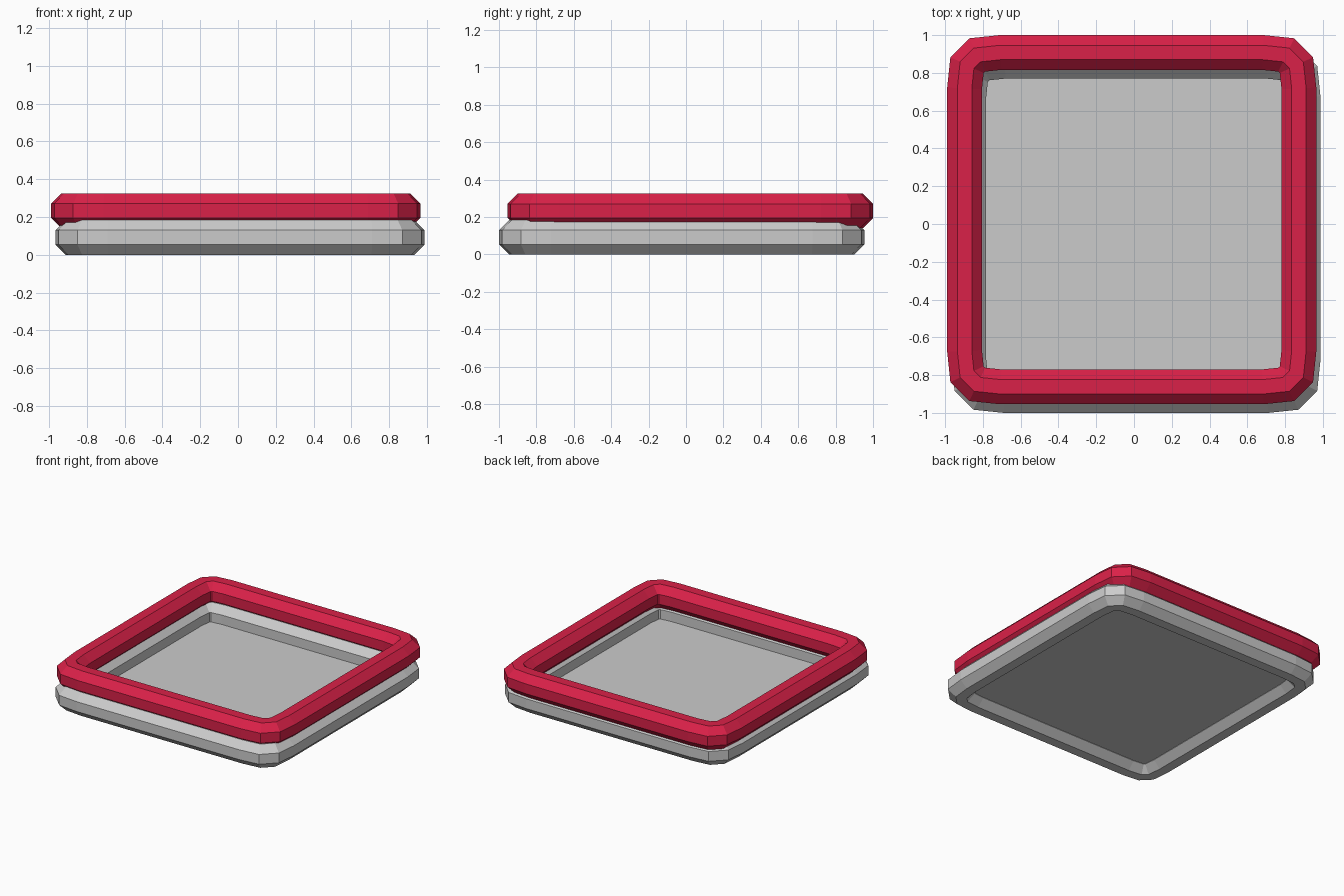
import bpy, bmesh, math
from mathutils import Vector

if "Cube" in bpy.data.objects:
    bpy.data.objects.remove(bpy.data.objects["Cube"])

R = 0.092                       # tube apothem
SIDE = R * math.tan(math.pi / 8)

# octagonal tube section: (outward, up)
SECTION = [(R, -SIDE), (R, SIDE), (SIDE, R), (-SIDE, R),
           (-R, SIDE), (-R, -SIDE), (-SIDE, -R), (SIDE, -R)]

# one corner of the rounded square path, repeated by quarter turns
CORNER = [(0.885, 0.695), (0.872, 0.818), (0.818, 0.872), (0.695, 0.885)]


def square_path():
    pts = []
    for q in range(4):
        c, s = math.cos(q * math.pi / 2), math.sin(q * math.pi / 2)
        pts += [Vector((x * c - y * s, x * s + y * c)) for x, y in CORNER]
    return pts


def make_frame(name, location):
    path = square_path()
    n, m = len(path), len(SECTION)
    bm = bmesh.new()
    rings = []
    for i, p in enumerate(path):
        d0 = (p - path[i - 1]).normalized()
        d1 = (path[(i + 1) % n] - p).normalized()
        n0, n1 = Vector((d0.y, -d0.x)), Vector((d1.y, -d1.x))
        miter = (n0 + n1) / (1 + n0.dot(n1))
        rings.append([bm.verts.new((p.x + miter.x * o, p.y + miter.y * o, z))
                      for o, z in SECTION])
    for i in range(n):
        a, b = rings[i], rings[(i + 1) % n]
        for j in range(m):
            k = (j + 1) % m
            bm.faces.new((a[j], b[j], b[k], a[k]))
    bmesh.ops.recalc_face_normals(bm, faces=bm.faces)
    mesh = bpy.data.meshes.new(name)
    bm.to_mesh(mesh)
    bm.free()
    ob = bpy.data.objects.new(name, mesh)
    ob.location = location
    bpy.context.collection.objects.link(ob)
    return ob


# lower grey frame and upper red frame, slightly offset from each other
make_frame("lower_frame", (0.010, -0.023, R))
upper = make_frame("upper_frame", (-0.012, 0.023, 0.233))
red = bpy.data.materials.new("red")
red.diffuse_color = (0.70, 0.015, 0.065, 1)
red.use_nodes = True
red.node_tree.nodes["Principled BSDF"].inputs["Base Color"].default_value = red.diffuse_color
upper.data.materials.append(red)

# flat floor panel closing the lower frame
bpy.ops.mesh.primitive_plane_add(size=1.6, location=(0.010, -0.023, 0.057))
bpy.context.object.name = "floor_panel"
